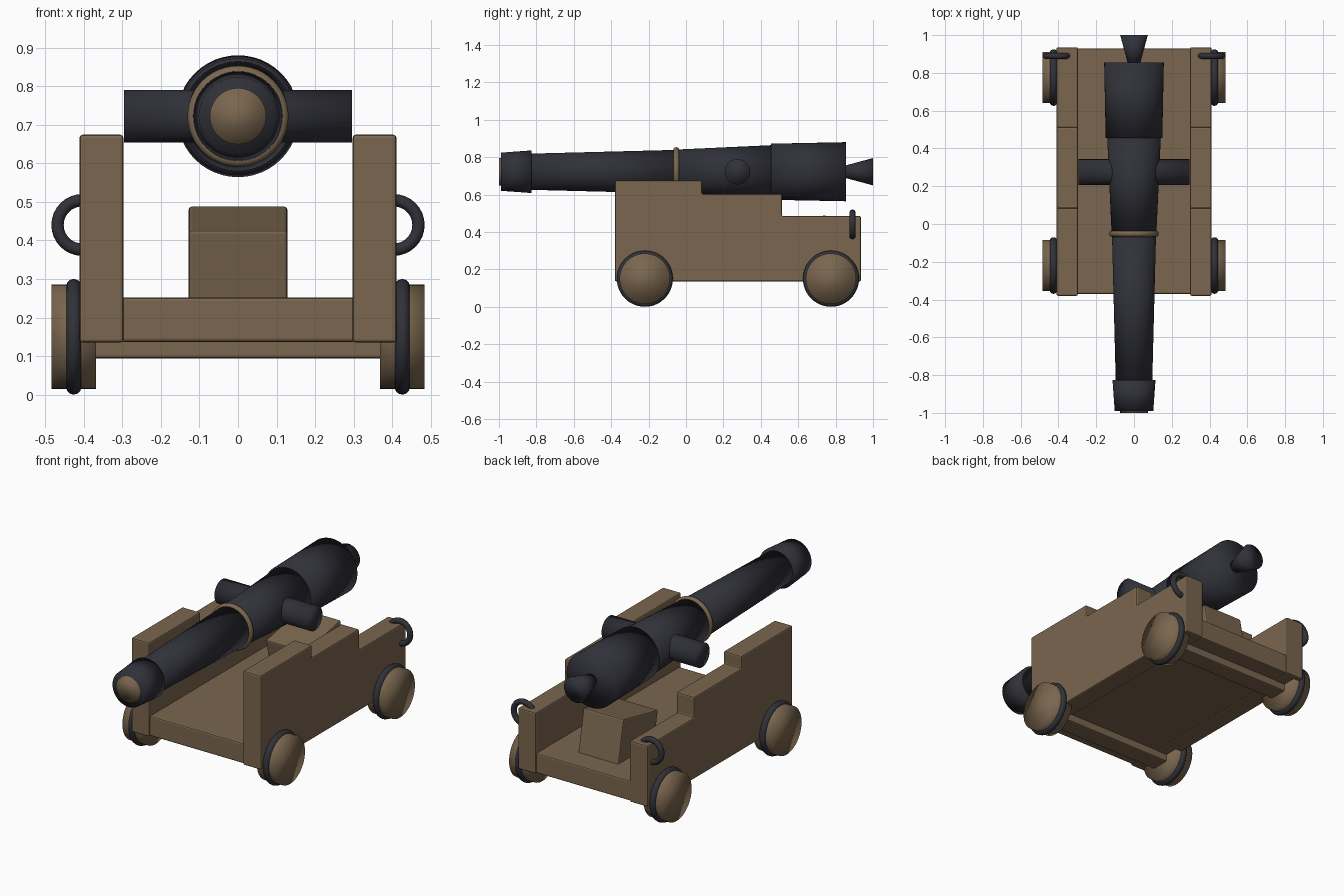
import bpy, bmesh, math
from mathutils import Matrix, Vector

if "Cube" in bpy.data.objects:
    bpy.data.objects.remove(bpy.data.objects["Cube"])


def material(name, rgb):
    m = bpy.data.materials.new(name)
    m.diffuse_color = (*rgb, 1)
    m.use_nodes = True
    m.node_tree.nodes["Principled BSDF"].inputs["Base Color"].default_value = m.diffuse_color
    return m


WOOD = material("brown wood", (0.195, 0.133, 0.077))
IRON = material("dark iron", (0.030, 0.031, 0.041))
AXIS_Y = Matrix.Rotation(-math.pi / 2, 4, 'X')   # local z -> +y
AXIS_X = Matrix.Rotation(math.pi / 2, 4, 'Y')    # local z -> +x


def finish(name, bm, mat, smooth=False, bevel=0.0):
    bmesh.ops.recalc_face_normals(bm, faces=bm.faces)
    for f in bm.faces:
        f.smooth = smooth
    me = bpy.data.meshes.new(name)
    bm.to_mesh(me)
    bm.free()
    me.materials.append(mat)
    ob = bpy.data.objects.new(name, me)
    bpy.context.collection.objects.link(ob)
    if bevel:
        b = ob.modifiers.new("bevel", 'BEVEL')
        b.width, b.segments = bevel, 2
    return ob


def box(name, lo, hi, mat=WOOD, bevel=0.008, tilt=0.0):
    lo, hi = Vector(lo), Vector(hi)
    bm = bmesh.new()
    bmesh.ops.create_cube(bm, size=1.0)
    bmesh.ops.scale(bm, vec=hi - lo, verts=bm.verts)
    bmesh.ops.rotate(bm, matrix=Matrix.Rotation(tilt, 3, 'X'), verts=bm.verts)
    bmesh.ops.translate(bm, vec=(lo + hi) / 2, verts=bm.verts)
    return finish(name, bm, mat, bevel=bevel)


def tube(name, start, length, r1, r2, axis, mat, sides=48):
    """Capped cone running from start along axis."""
    bm = bmesh.new()
    bmesh.ops.create_cone(bm, cap_ends=True, segments=sides, radius1=r1, radius2=r2, depth=length)
    bmesh.ops.translate(bm, vec=(0, 0, length / 2), verts=bm.verts)
    bmesh.ops.transform(bm, matrix=Matrix.Translation(start) @ axis, verts=bm.verts)
    return finish(name, bm, mat, smooth=True)


def ring(name, centre, major, minor, axis, mat, n=48, k=12):
    bm = bmesh.new()
    rows = []
    for i in range(n):
        a = 2 * math.pi * i / n
        row = []
        for j in range(k):
            b = 2 * math.pi * j / k
            r = major + minor * math.cos(b)
            row.append(bm.verts.new((r * math.cos(a), r * math.sin(a), minor * math.sin(b))))
        rows.append(row)
    for i in range(n):
        p, q = rows[i], rows[(i + 1) % n]
        for j in range(k):
            bm.faces.new((p[j], q[j], q[(j + 1) % k], p[(j + 1) % k]))
    bmesh.ops.transform(bm, matrix=Matrix.Translation(centre) @ axis, verts=bm.verts)
    return finish(name, bm, mat, smooth=True)


def cheek(name, x0, x1):
    """Stepped side plank extruded across x."""
    profile = [(-0.38, 0.135), (0.935, 0.135), (0.935, 0.485), (0.512, 0.485),
               (0.512, 0.603), (0.085, 0.603), (0.085, 0.674), (-0.38, 0.674)]
    bm = bmesh.new()
    face = bm.faces.new([bm.verts.new((x0, y, z)) for y, z in profile])
    out = bmesh.ops.extrude_face_region(bm, geom=[face])
    moved = [g for g in out["geom"] if isinstance(g, bmesh.types.BMVert)]
    bmesh.ops.translate(bm, vec=(x1 - x0, 0, 0), verts=moved)
    return finish(name, bm, WOOD, bevel=0.008)


# Carriage
box("carriage_bed", (-0.305, -0.37, 0.137), (0.305, 0.928, 0.252))
for side, s in (("right", 1), ("left", -1)):
    cheek(f"{side}_cheek", s * 0.297, s * 0.411)
    ring(f"{side}_rope_ring", (s * 0.404, 0.89, 0.44), 0.064, 0.016, AXIS_Y, IRON, 32)

# Axles and wheels with iron tyres
for end, y in (("front", -0.22), ("rear", 0.775)):
    box(f"{end}_axle", (-0.38, y - 0.055, 0.094), (0.38, y + 0.055, 0.204))
    for side, s in (("right", 1), ("left", -1)):
        tube(f"{end}_{side}_wheel", (s * 0.426 - 0.058, y, 0.15), 0.116, 0.135, 0.135, AXIS_X, WOOD)
        ring(f"{end}_{side}_tyre", (s * 0.426, y, 0.15), 0.13, 0.02, AXIS_X, IRON)

# Elevating wedge under the breech
box("elevating_wedge", (-0.128, 0.455, 0.21), (0.128, 0.775, 0.46), tilt=0.2)

# Barrel: tapered sections from muzzle to knob
Z = 0.722
for name, y0, y1, r1, r2, mat in (
        ("muzzle_plug", -1.0, -0.93, 0.073, 0.073, WOOD),
        ("muzzle_swell", -0.99, -0.825, 0.102, 0.114, IRON),
        ("barrel_chase", -0.86, -0.04, 0.096, 0.117, IRON),
        ("barrel_body", -0.04, 0.46, 0.119, 0.142, IRON),
        ("barrel_breech", 0.455, 0.855, 0.150, 0.158, IRON),
        ("breech_knob", 0.84, 1.0, 0.030, 0.073, IRON)):
    tube(name, (0, y0, Z), y1 - y0, r1, r2, AXIS_Y, mat)
ring("barrel_band", (0, -0.052, Z), 0.115, 0.016, AXIS_Y, WOOD)
tube("trunnions", (-0.295, 0.275, Z), 0.59, 0.068, 0.068, AXIS_X, IRON)
